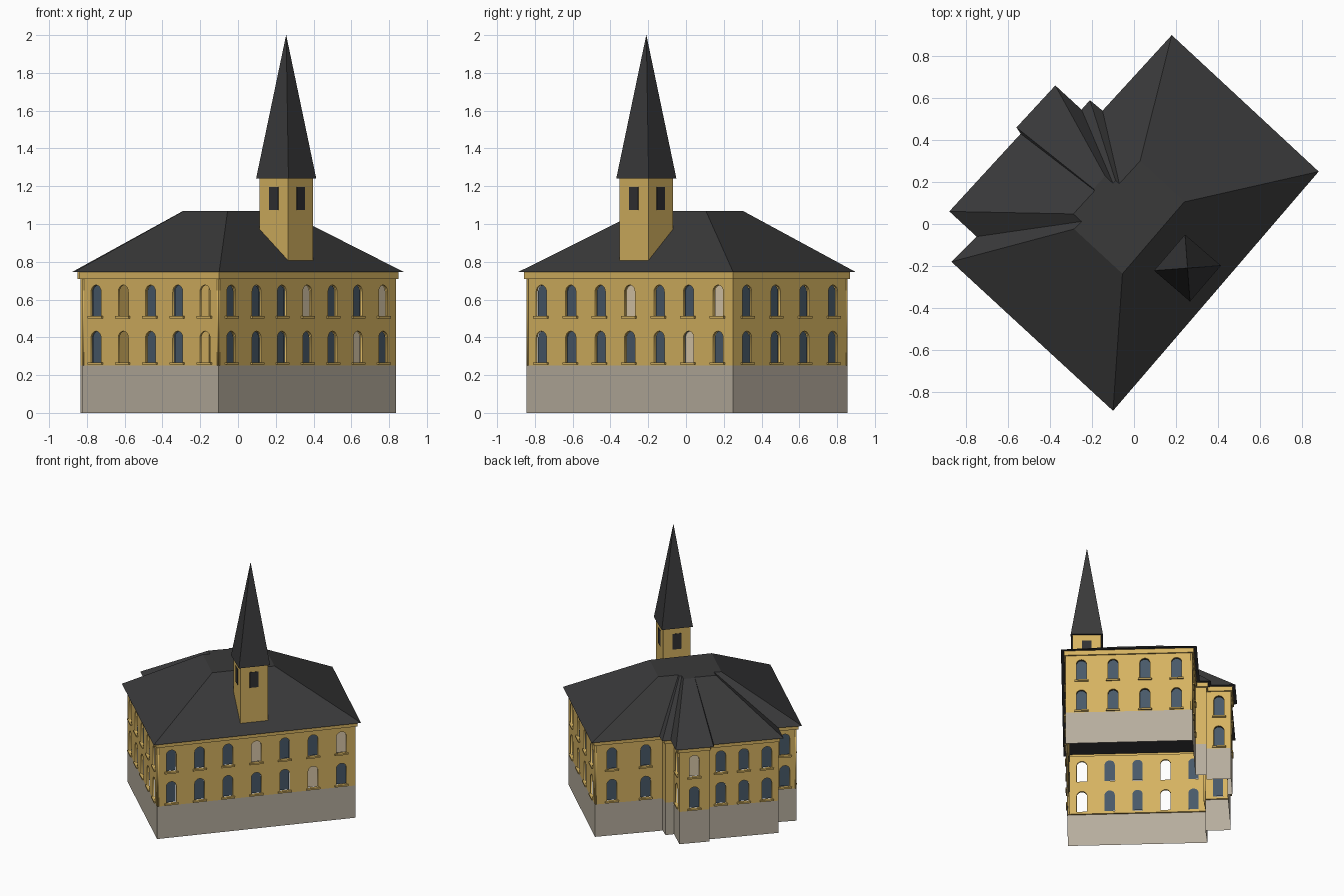
import bpy, bmesh, math
from mathutils import Matrix, Vector

if "Cube" in bpy.data.objects:
    bpy.data.objects.remove(bpy.data.objects["Cube"])


def material(name, rgb):
    m = bpy.data.materials.new(name)
    m.diffuse_color = (*rgb, 1)
    m.use_nodes = True
    m.node_tree.nodes["Principled BSDF"].inputs["Base Color"].default_value = m.diffuse_color
    return m


GOLD = material("ochre_wall", (0.67, 0.45, 0.12))
STONE = material("grey_stone", (0.47, 0.42, 0.34))
SLATE = material("dark_slate", (0.041, 0.041, 0.042))
GLASS = material("blue_glass", (0.065, 0.10, 0.14))
LIGHT = material("cream_pane", (0.70, 0.58, 0.40))
SHADE = material("dark_opening", (0.03, 0.03, 0.033))


def finish(name, bm, *mats):
    me = bpy.data.meshes.new(name)
    bm.to_mesh(me)
    bm.free()
    for m in mats:
        me.materials.append(m)
    ob = bpy.data.objects.new(name, me)
    bpy.context.collection.objects.link(ob)
    return ob


def loft(name, rings, mat, bottom=False, top=False):
    """Skin between counter-clockwise rings of 3D points, lowest first."""
    bm = bmesh.new()
    vs = [[bm.verts.new(p) for p in r] for r in rings]
    n = len(vs[0])
    for a, b in zip(vs, vs[1:]):
        for i in range(n):
            j = (i + 1) % n
            bm.faces.new((a[i], a[j], b[j], b[i]))
    if bottom:
        bm.faces.new(vs[0][::-1])
    if top:
        bm.faces.new(vs[-1])
    return finish(name, bm, mat)


def box(bm, matrix, x, y, z, sx, sy, sz):
    bmesh.ops.create_cube(bm, size=1, matrix=matrix @ Matrix.Translation((x, y, z))
                          @ Matrix.Diagonal((sx, sy, sz, 1)))


# Footprint of the eaves, counter-clockwise from the front corner,
# with the number of windows per row on the wall that starts there
EAVES = [(-.10, -.89), (.88, .25), (.18, .90), (-.15, .54), (-.21, .59), (-.25, .545),
         (-.375, .66), (-.56, .46), (-.54, .43), (-.88, .06), (-.75, -.06), (-.87, -.18)]
COUNTS = [7, 4, 2, 0, 0, 1, 1, 0, 3, 1, 1, 5]
EAVES = [Vector(p) for p in EAVES]


def inset(d):
    out = []
    for i, p in enumerate(EAVES):
        a = (p - EAVES[i - 1]).normalized()
        b = (EAVES[(i + 1) % len(EAVES)] - p).normalized()
        na, nb = Vector((-a.y, a.x)), Vector((-b.y, b.x))
        out.append(p + (na + nb) * d / (1 + na.dot(nb)))
    return out


def at(ring, z):
    return [(p.x, p.y, z) for p in ring]


WALL = inset(0.032)
Z0, Z1, Z_EAVE, Z_TOP = 0.25, 0.72, 0.745, 1.07

# Stone base, cornice and roof
loft("stone_base", [at(WALL, 0), at(WALL, Z0)], STONE)
loft("cornice", [at(WALL, 0.71), at(inset(0.022), 0.71), at(inset(0.022), Z_EAVE)], GOLD)
flat = [p * 0.3 + Vector((-0.025, 0.03)) for p in EAVES]
loft("hipped_roof", [at(EAVES, Z_EAVE), at(flat, Z_TOP)], SLATE, True, True)

# Walls with arched openings
WIN_W, WIN_H, SILLS = 0.072, 0.165, (0.268, 0.512)
THICK, RECESS = 0.012, 0.016


def arch(cx, z):
    r = WIN_W / 2
    pts = [(cx - r, z), (cx + r, z)]
    top = z + WIN_H - r
    return pts + [(cx + r * math.cos(t * math.pi / 10), top + r * math.sin(t * math.pi / 10))
                  for t in range(11)]


def pierced_wall(name, outlines, matrix):
    cu = bpy.data.curves.new(name, 'CURVE')
    cu.dimensions, cu.fill_mode, cu.extrude = '2D', 'BOTH', THICK / 2
    for pts in outlines:
        sp = cu.splines.new('POLY')
        sp.points.add(len(pts) - 1)
        for q, p in zip(sp.points, pts):
            q.co = (p[0], p[1], 0, 1)
        sp.use_cyclic_u = True
    tmp = bpy.data.objects.new(name + "_curve", cu)
    bpy.context.collection.objects.link(tmp)
    dg = bpy.context.evaluated_depsgraph_get()
    me = bpy.data.meshes.new_from_object(tmp.evaluated_get(dg))
    bpy.data.objects.remove(tmp)
    me.transform(matrix @ Matrix.Translation((0, 0, -THICK / 2)))
    me.materials.clear()
    me.materials.append(GOLD)
    ob = bpy.data.objects.new(name, me)
    bpy.context.collection.objects.link(ob)


# (wall, row, window) with a cream pane, and with no pane at all
CREAM = {(0, 1, 3), (0, 1, 6), (0, 0, 5), (6, 1, 0)}
EMPTY = {(11, r, k) for r in (0, 1) for k in (1, 4)}
panes, sills = bmesh.new(), bmesh.new()
for w, n in enumerate(COUNTS):
    p, q = WALL[w], WALL[(w + 1) % len(WALL)]
    length = (q - p).length
    d = (q - p) / length
    mat = Matrix(((d.x, 0, d.y, p.x), (d.y, 0, -d.x, p.y), (0, 1, 0, 0), (0, 0, 0, 1)))
    outlines = [[(0, Z0), (length, Z0), (length, Z1), (0, Z1)]]
    for k in range(n):
        cx = (k + 0.5) * length / n
        for row, z in enumerate(SILLS):
            shape = arch(cx, z)
            outlines.append(shape)
            box(sills, mat, cx, z - 0.006, 0.003, 0.098, 0.012, 0.018)
            if (w, row, k) not in EMPTY:
                f = panes.faces.new([panes.verts.new(mat @ Vector((x, y, -RECESS)))
                                     for x, y in shape])
                f.material_index = int((w, row, k) in CREAM)
    pierced_wall("wall_%d" % (w + 1), outlines, mat)
finish("window_panes", panes, GLASS, LIGHT)
finish("window_sills", sills, GOLD)

# Tower and spire, turned in line with the walls
CX, CY, TURN = 0.255, -0.21, math.radians(49.3)


def square(side, z):
    r = side / math.sqrt(2)
    return [(CX + r * math.cos(TURN + math.pi * (k + .5) / 2),
             CY + r * math.sin(TURN + math.pi * (k + .5) / 2), z) for k in range(4)]


TOWER = 0.2
loft("tower", [square(TOWER, 0.76), square(TOWER, 1.24)], GOLD, True, True)
loft("spire", [square(0.226, 1.24), square(0.0005, 2.0)], SLATE, True, True)
openings = bmesh.new()
for k in range(4):
    m = Matrix.Translation((CX, CY, 0)) @ Matrix.Rotation(TURN + k * math.pi / 2, 4, 'Z')
    box(openings, m, TOWER / 2, 0, 1.135, 0.006, 0.064, 0.12)
finish("tower_openings", openings, SHADE)
